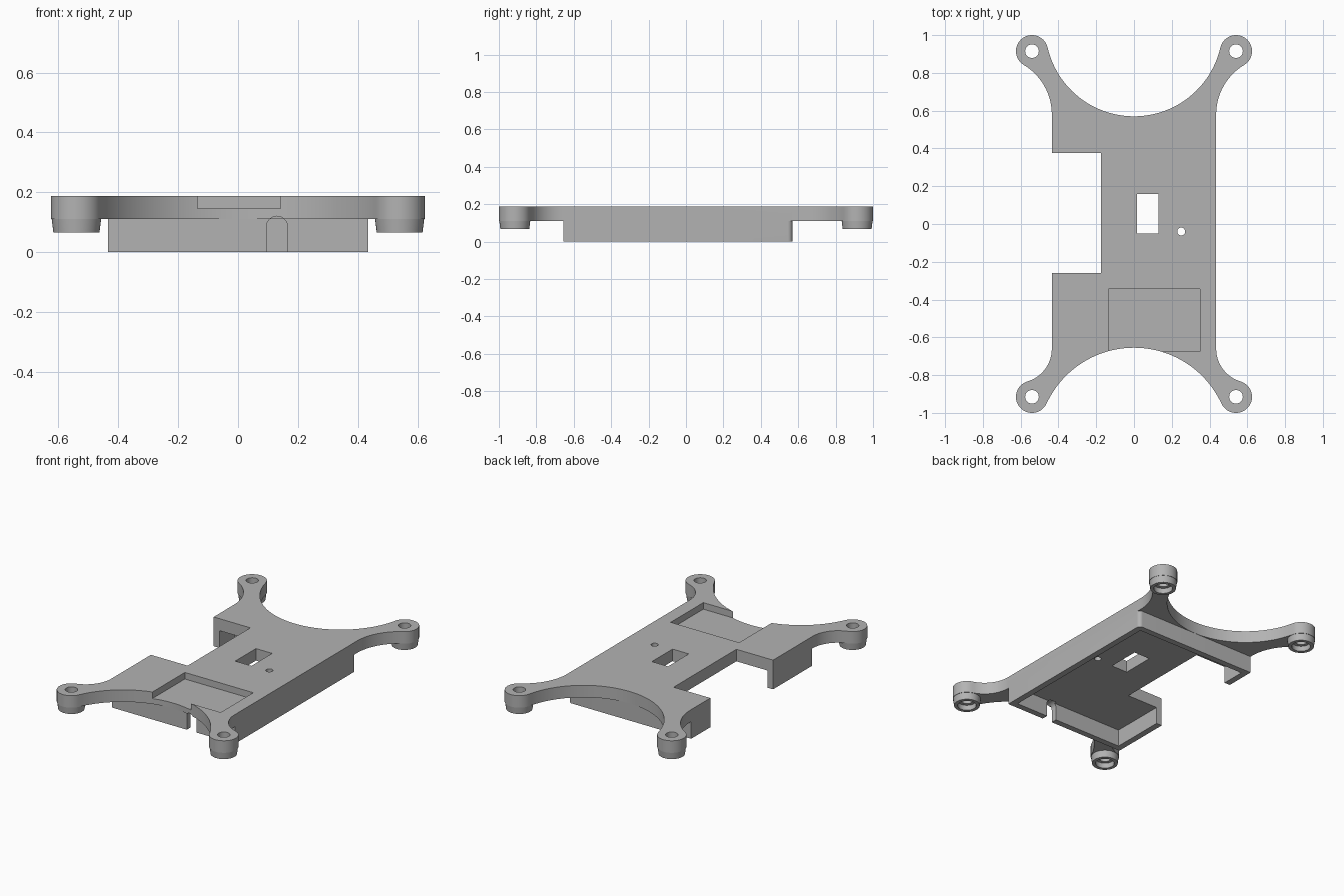
import bpy, bmesh
from math import atan2, cos, sin, pi, tau

if "Cube" in bpy.data.objects:
    bpy.data.objects.remove(bpy.data.objects["Cube"], do_unlink=True)

TOP, UNDER = 0.187, 0.11          # plate top and underside
HALF_W, WALL = 0.435, 0.04        # body half width, skirt thickness
POST_X, POST_Y, POST_R = 0.54, 0.915, 0.085
BACK, FRONT = 0.57, -0.655        # deepest points of the end arcs

grey = bpy.data.materials.new("plain_grey")
grey.use_nodes = True
grey.diffuse_color = (0.45, 0.45, 0.45, 1)
grey.node_tree.nodes["Principled BSDF"].inputs["Base Color"].default_value = grey.diffuse_color


def make(name, bm):
    bmesh.ops.recalc_face_normals(bm, faces=bm.faces)
    mesh = bpy.data.meshes.new(name)
    bm.to_mesh(mesh)
    bm.free()
    mesh.materials.append(grey)
    obj = bpy.data.objects.new(name, mesh)
    bpy.context.collection.objects.link(obj)
    return obj


def prism(name, points, low, high, axis="z"):
    """Extrude a 2D outline along z, or an x-z outline along y."""
    bm = bmesh.new()
    place = (lambda p, h: (p[0], p[1], h)) if axis == "z" else (lambda p, h: (p[0], h, p[1]))
    face = bm.faces.new([bm.verts.new(place(p, low)) for p in points])
    new = bmesh.ops.extrude_face_region(bm, geom=[face])["geom"]
    shift = (0, 0, high - low) if axis == "z" else (0, high - low, 0)
    bmesh.ops.translate(bm, vec=shift, verts=[g for g in new if isinstance(g, bmesh.types.BMVert)])
    return make(name, bm)


def block(name, x0, x1, y0, y1, z0, z1):
    return prism(name, [(x0, y0), (x1, y0), (x1, y1), (x0, y1)], z0, z1)


def cone(name, x, y, r0, r1, z0, z1, sides=48):
    bm = bmesh.new()
    bmesh.ops.create_cone(bm, cap_ends=True, segments=sides, radius1=r0, radius2=r1, depth=z1 - z0)
    bmesh.ops.translate(bm, vec=(x, y, (z0 + z1) / 2), verts=bm.verts)
    return make(name, bm)


def arc(cx, cy, r, a0, a1, steps):
    return [(cx + r * cos(a0 + (a1 - a0) * i / steps), cy + r * sin(a0 + (a1 - a0) * i / steps))
            for i in range(steps + 1)]


def end_outline(depth, fillet_y):
    """Right half of the back end: side fillet, post, then scooped arc."""
    rise = POST_Y - depth
    scoop_r = (POST_X ** 2 + rise ** 2 - POST_R ** 2) / (2 * (rise + POST_R))
    scoop_y = depth + scoop_r
    dx, dy = POST_X - HALF_W, POST_Y - fillet_y
    fillet_r = (dx ** 2 + dy ** 2 - POST_R ** 2) / (2 * (dx + POST_R))
    fillet_x = HALF_W + fillet_r
    a = atan2(POST_Y - fillet_y, POST_X - fillet_x)
    b = atan2(POST_Y - scoop_y, POST_X)
    points = arc(fillet_x, fillet_y, fillet_r, pi, a, 16)
    points += arc(POST_X, POST_Y, POST_R, a - pi, b + pi, 28)[1:]
    points += arc(0, scoop_y, scoop_r, b, -pi / 2, 28)[1:]
    return points


# Plate outline: back end plus flipped front end, mirrored across x
back = end_outline(BACK, 0.58)
front = [(x, -y) for x, y in reversed(end_outline(-FRONT, 0.66))]
right = front + back
outline = right + [(-x, y) for x, y in reversed(right)][1:-1]
body = prism("mounting_plate", outline, UNDER, TOP)


def combine(obj, operation):
    mod = body.modifiers.new(obj.name, "BOOLEAN")
    mod.operation, mod.solver, mod.object = operation, "EXACT", obj
    bpy.context.view_layer.objects.active = body
    bpy.ops.object.modifier_apply(modifier=mod.name)
    bpy.data.objects.remove(obj, do_unlink=True)


# Skirt box under the plate, with one rounded corner
y0, y1, r = FRONT + 0.001, BACK - 0.001, 0.025
skirt = [(-HALF_W, y0), (HALF_W, y0)] + arc(HALF_W - r, y1 - r, r, 0, pi / 2, 8) + [(-HALF_W, y1)]
combine(prism("skirt", skirt, 0, 0.14), "UNION")

# Tapered post feet
corners = [(sx * POST_X, sy * POST_Y) for sx in (-1, 1) for sy in (-1, 1)]
for x, y in corners:
    combine(cone("post_foot", x, y, 0.077, 0.0845, 0.066, 0.125), "UNION")

# Hollow underside, side notch, window, pin hole and top recess
inner = HALF_W - WALL
combine(block("cavity", -inner, inner, FRONT + WALL, BACK - WALL, -0.1, UNDER), "DIFFERENCE")
combine(block("side_notch", -1, -0.175, -0.26, 0.375, -0.1, 0.3), "DIFFERENCE")
combine(block("window", 0.015, 0.13, -0.05, 0.16, -0.1, 0.3), "DIFFERENCE")
combine(cone("pin_hole", 0.25, -0.04, 0.021, 0.021, -0.1, 0.3, 24), "DIFFERENCE")
combine(block("top_recess", -0.135, 0.35, -0.675, -0.345, 0.145, 0.3), "DIFFERENCE")

# Arched cable slot through the front wall
slot = [(0.165, -0.1)] + arc(0.13, 0.085, 0.035, 0, pi, 16) + [(0.095, -0.1)]
combine(prism("cable_slot", slot, -0.72, -0.6, "y"), "DIFFERENCE")

# Screw holes with counterbores from below
for x, y in corners:
    combine(cone("screw_hole", x, y, 0.036, 0.036, -0.1, 0.3, 32), "DIFFERENCE")
    combine(cone("counterbore", x, y, 0.056, 0.056, -0.1, 0.1, 32), "DIFFERENCE")

bpy.ops.object.select_all(action="DESELECT")
body.select_set(True)
bpy.context.view_layer.objects.active = body
bpy.ops.object.shade_smooth_by_angle(angle=pi / 6)
